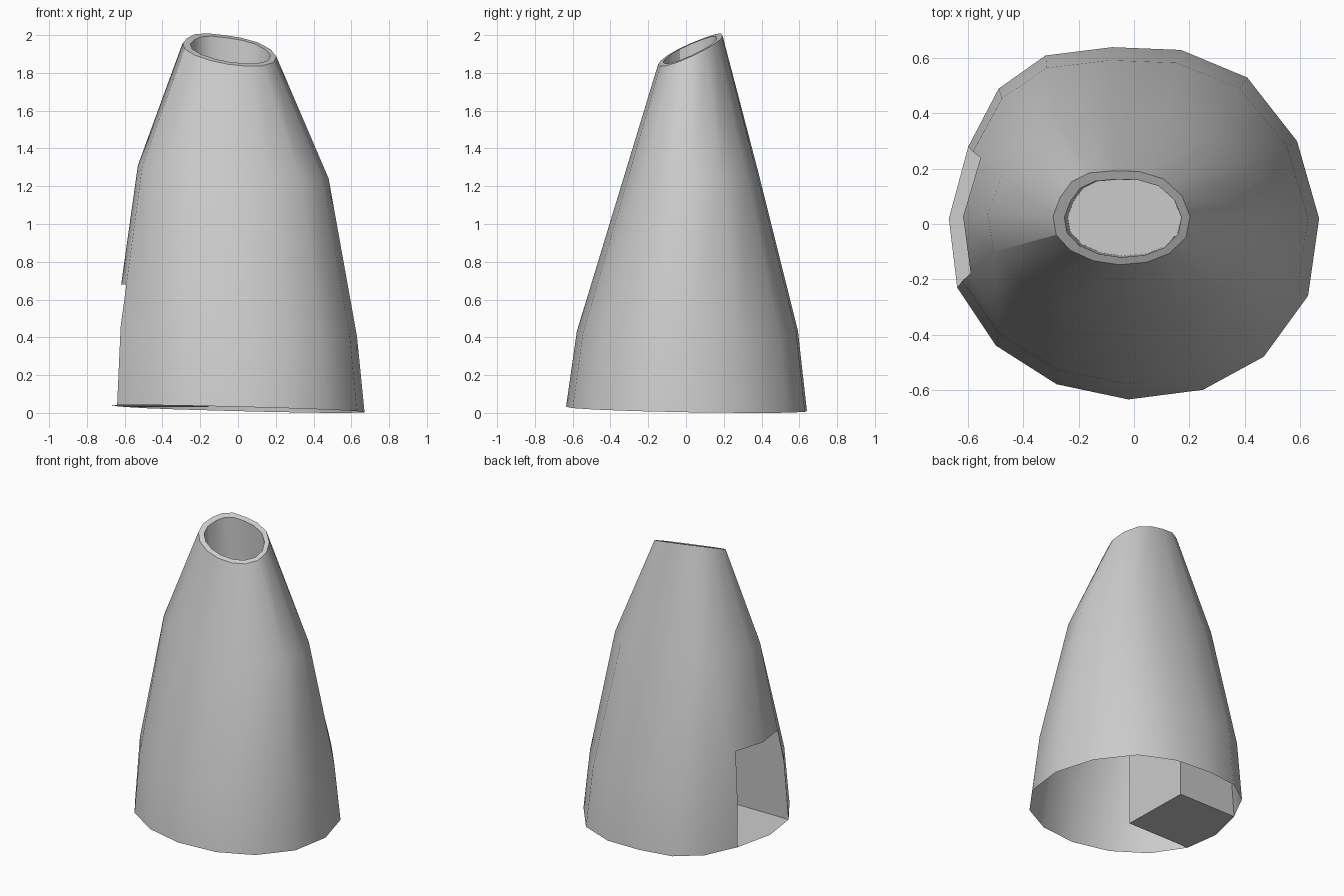
import bpy, bmesh, math
from mathutils import Vector

if "Cube" in bpy.data.objects:
    bpy.data.objects.remove(bpy.data.objects["Cube"])

# Footprint of the tower, 16 slightly irregular corners (counter-clockwise from +x)
BASE = [(.67, .02), (.59, .30), (.41, .53), (.17, .63), (-.08, .64), (-.32, .61),
        (-.49, .49), (-.60, .28), (-.67, .02), (-.64, -.23), (-.50, -.44),
        (-.28, -.58), (-.02, -.635), (.25, -.60), (.47, -.48), (.63, -.26)]
N = len(BASE)
DOOR = (7, 8)            # wall panels opened for the doorway
LINTEL_Z, BACK_X = .68, -.155

bm = bmesh.new()


def ring(cx, cy, rx, ry, z, zx, zy):
    """Footprint scaled to an ellipse lying in a tilted plane."""
    out = []
    for x, y in BASE:
        px, py = x / .67 * rx, y / .637 * ry
        out.append(bm.verts.new((cx + px, cy + py, z + zx * px + zy * py)))
    return out


def bridge(a, b, skip=()):
    for i in range(N):
        if i not in skip:
            j = (i + 1) % N
            bm.faces.new((a[i], a[j], b[j], b[i]))


# Outer shell rings, rim lip and chimney cup
foot = ring(0, 0, .67, .637, .021, -.026, -.018)
low = ring(-.01, .005, .64, .585, .43, -.04, 0)
mid = ring(-.025, .026, .505, .351, 1.275, -.07, .03)
rim = ring(-.045, .022, .248, .17, 1.92, -.145, .445)
lip = ring(-.04, .02, .212, .141, 1.92, -.145, .445)
cup = ring(-.035, .022, .205, .138, 1.5, 0, 0)

bridge(foot, low, DOOR)
bridge(mid, rim)
bridge(rim, lip)
bridge(lip, cup)
bm.faces.new(cup)

# Lintel corners where the doorway cuts the middle band
lintel = {}
for i in (7, 8, 9):
    t = (LINTEL_Z - low[i].co.z) / (mid[i].co.z - low[i].co.z)
    lintel[i] = bm.verts.new(low[i].co.lerp(mid[i].co, t))

# Middle band, opened below the lintel
for i in range(N):
    j = (i + 1) % N
    if i in DOOR:
        loop = [lintel[i], lintel[j], mid[j], mid[i]]
    else:
        loop = [low[i], low[j]]
        loop += [lintel[j]] if j in lintel else []
        loop += [mid[j], mid[i]]
        loop += [lintel[i]] if i in lintel else []
    bm.faces.new(loop)

# Doorway alcove: floor, ceiling, two cheeks and a flat back wall
fl, fr = [bm.verts.new((BACK_X, foot[i].co.y, foot[i].co.z)) for i in (7, 9)]
cl, cr = [bm.verts.new((BACK_X, foot[i].co.y, LINTEL_Z)) for i in (7, 9)]
bm.faces.new((foot[7], foot[8], foot[9], fr, fl))
bm.faces.new((lintel[7], cl, cr, lintel[9], lintel[8]))
bm.faces.new((foot[7], fl, cl, lintel[7], low[7]))
bm.faces.new((foot[9], low[9], lintel[9], cr, fr))
bm.faces.new((fl, fr, cr, cl))

# Drop the unused door corner, fix normals
bmesh.ops.delete(bm, geom=[v for v in bm.verts if not v.link_faces], context='VERTS')
bmesh.ops.recalc_face_normals(bm, faces=bm.faces)

mesh = bpy.data.meshes.new("tower_shell")
bm.to_mesh(mesh)
bm.free()
tower = bpy.data.objects.new("tower_shell", mesh)
bpy.context.collection.objects.link(tower)
bpy.context.view_layer.objects.active = tower
tower.select_set(True)
bpy.ops.object.shade_smooth_by_angle(angle=math.radians(30))
